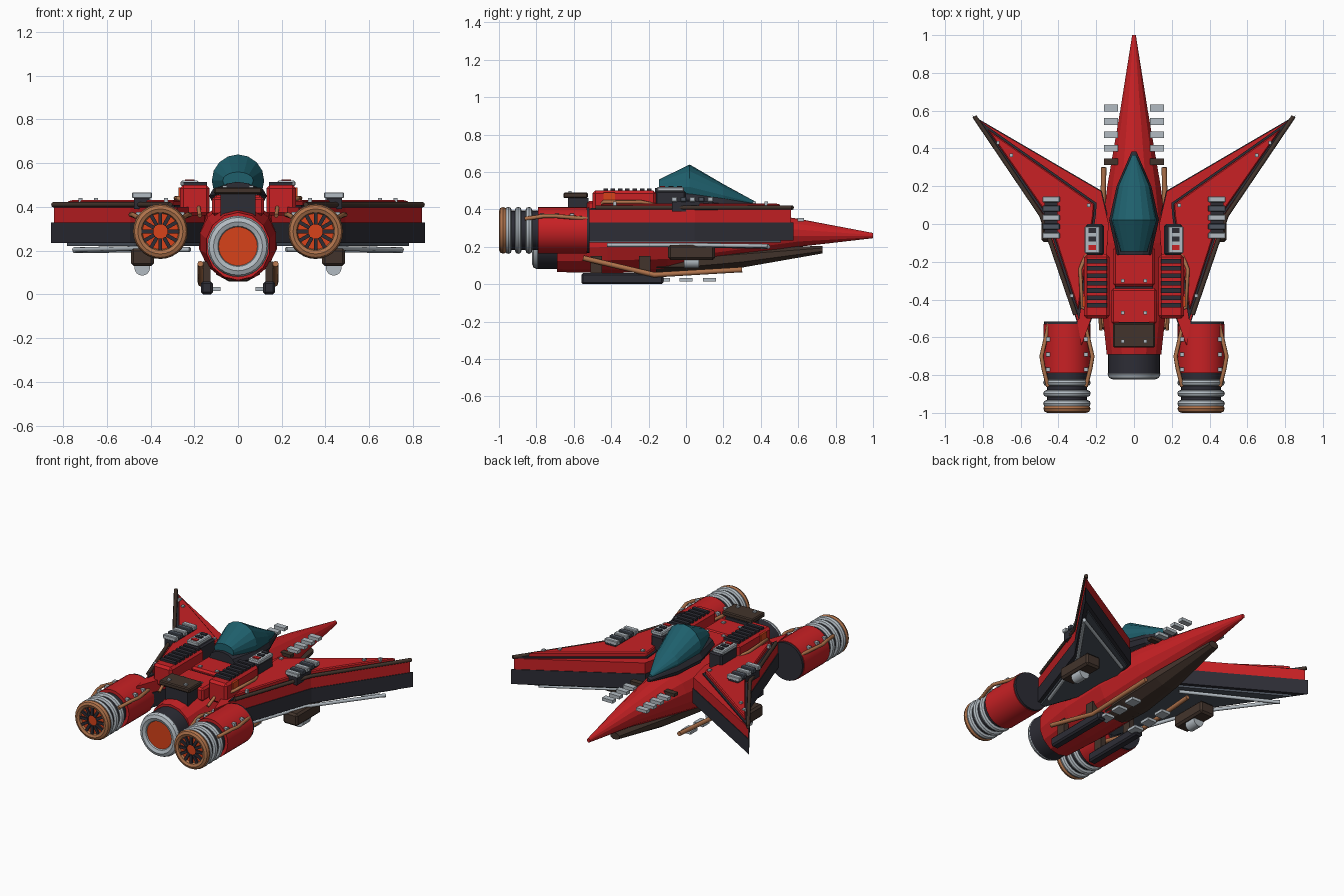
import bpy, bmesh
from math import sin, cos, pi
from mathutils import Vector, Matrix

old = bpy.data.objects.get("Cube")
if old:
    bpy.data.objects.remove(old, do_unlink=True)


def material(name, r, g, b):
    m = bpy.data.materials.new(name)
    m.use_nodes = True
    m.diffuse_color = (r, g, b, 1)
    m.node_tree.nodes["Principled BSDF"].inputs["Base Color"].default_value = (r, g, b, 1)
    return m


RED = material("hull red", .58, .015, .018)
DARK = material("dark navy", .026, .026, .036)
BROWN = material("dark brown", .055, .034, .025)
SILVER = material("silver", .45, .50, .54)
TEAL = material("canopy teal", .013, .115, .15)
COPPER = material("copper", .43, .17, .07)
ORANGE = material("glow orange", .68, .055, .01)
SLATE = material("slate grey", .075, .09, .115)


def finish(name, bm, mat, smooth=False):
    bmesh.ops.recalc_face_normals(bm, faces=bm.faces)
    me = bpy.data.meshes.new(name)
    bm.to_mesh(me)
    bm.free()
    me.materials.append(mat)
    ob = bpy.data.objects.new(name, me)
    bpy.context.collection.objects.link(ob)
    if smooth:
        bpy.ops.object.select_all(action='DESELECT')
        ob.select_set(True)
        bpy.context.view_layer.objects.active = ob
        bpy.ops.object.shade_smooth_by_angle()
    return ob


def box(name, mat, x, y, z, bevel=0):
    """Box from (low, high) ranges."""
    bm = bmesh.new()
    bmesh.ops.create_cube(bm, size=1)
    for v in bm.verts:
        for i, (a, b) in enumerate((x, y, z)):
            v.co[i] = (a + b) / 2 + v.co[i] * abs(b - a)
    if bevel:
        bmesh.ops.bevel(bm, geom=bm.edges[:], offset=bevel, segments=1, affect='EDGES')
    return finish(name, bm, mat)


def loft(name, mat, sections, n=14, smooth=False, turn=0):
    """Elliptic sections (y, centre z, x radius, z radius) joined along y."""
    bm = bmesh.new()
    rings = [[bm.verts.new((x0 + rx * sin(2 * pi * (i + turn) / n), y,
                            z + rz * cos(2 * pi * (i + turn) / n))) for i in range(n)]
             for x0, y, z, rx, rz in [(s if len(s) == 5 else (0, *s)) for s in sections]]
    for a, b in zip(rings, rings[1:]):
        for i in range(n):
            bm.faces.new((a[i], a[(i + 1) % n], b[(i + 1) % n], b[i]))
    bm.faces.new(rings[0])
    bm.faces.new(rings[-1])
    return finish(name, bm, mat, smooth)


def tube(name, mat, x, z, r, y0, y1, n=28):
    return loft(name, mat, [(x, y0, z, r, r), (x, y1, z, r, r)], n, True)


def ring(name, mat, x, y, z, major, minor):
    bm = bmesh.new()
    n, k = 28, 8
    grid = [[bm.verts.new((x + (major + minor * cos(2 * pi * j / k)) * cos(2 * pi * i / n),
                           y + minor * sin(2 * pi * j / k),
                           z + (major + minor * cos(2 * pi * j / k)) * sin(2 * pi * i / n)))
             for j in range(k)] for i in range(n)]
    for i in range(n):
        for j in range(k):
            a, b = grid[i], grid[(i + 1) % n]
            bm.faces.new((a[j], a[(j + 1) % k], b[(j + 1) % k], b[j]))
    return finish(name, bm, mat, True)


def prism(name, mat, outline, z0, z1, s=1, bevel=0):
    bm = bmesh.new()
    f = bm.faces.new([bm.verts.new((s * x, y, z0)) for x, y in outline])
    up = bmesh.ops.extrude_face_region(bm, geom=[f])["geom"]
    for v in up:
        if isinstance(v, bmesh.types.BMVert):
            v.co.z = z1
    if bevel:
        bmesh.ops.bevel(bm, geom=bm.edges[:], offset=bevel, segments=1, affect='EDGES')
    return finish(name, bm, mat)


def pipe(name, mat, points, r, s=1):
    cu = bpy.data.curves.new(name, 'CURVE')
    cu.dimensions = '3D'
    cu.bevel_depth, cu.bevel_resolution, cu.use_fill_caps = r, 2, True
    sp = cu.splines.new('POLY')
    sp.points.add(len(points) - 1)
    for p, (x, y, z) in zip(sp.points, points):
        p.co = (s * x, y, z, 1)
    cu.materials.append(mat)
    ob = bpy.data.objects.new(name, cu)
    bpy.context.collection.objects.link(ob)


def inset(outline, d):
    """Move each clockwise corner inward by d."""
    pts, out = [Vector(p) for p in outline], []
    for i, p in enumerate(pts):
        a, b = (p - pts[i - 1]).normalized(), (pts[(i + 1) % len(pts)] - p).normalized()
        na, nb = Vector((-a.y, a.x)), Vector((-b.y, b.x))
        out.append(p + (na + nb) * d / (1 + na.dot(nb)))
    return out


# Hull, belly and main exhaust
loft("fuselage", RED, [(1, .26, .01, .014), (.6, .275, .075, .075), (.2, .265, .145, .145),
                       (-.1, .25, .183, .185), (-.42, .24, .178, .18), (-.69, .22, .148, .155)])
loft("belly_keel", BROWN, [(.73, .185, .035, .022), (.3, .14, .09, .055),
                           (0, .115, .11, .06), (-.16, .11, .1, .05)], 8, turn=.5)
tube("main_exhaust", DARK, 0, .22, .138, -.8, -.6)
ring("main_exhaust_ring", SILVER, 0, -.795, .22, .112, .028)
tube("main_exhaust_glow", ORANGE, 0, .22, .09, -.806, -.79)

# Spine and cockpit
box("spine_front", RED, (-.11, .11), (-.33, -.12), (.36, .455), .012)
box("spine_rear", RED, (-.12, .12), (-.53, -.34), (.36, .445), .012)
box("spine_groove", DARK, (-.1, .1), (-.5, -.15), (.36, .435))
box("rear_panel", BROWN, (-.11, .11), (-.655, -.525), (.46, .49), .006)
box("rear_panel_mount", DARK, (-.08, .08), (-.63, -.52), (.33, .462))
loft("cockpit_tub", DARK, [(.385, .415, .012, .012), (.2, .43, .092, .055),
                           (.02, .45, .132, .065), (-.165, .46, .09, .055)], 12)
loft("canopy", TEAL, [(.365, .435, .01, .01), (.2, .475, .083, .06),
                      (.02, .52, .12, .12), (-.145, .52, .07, .04)], 16)

WING = [(.855, .575), (.17, .175), (.13, 0), (.15, -.3), (.28, -.66), (.305, -.51), (.495, .045)]
PANEL = [(.78, .505), (.21, .105), (.215, .04), (.295, -.46), (.455, .04)]

for s in (1, -1):
    side = "left_" if s == 1 else "right_"

    def sbox(name, mat, x, y, z, bevel=0):
        return box(side + name, mat, (s * x[0], s * x[1]), y, z, bevel)

    # Forward-swept wing
    prism(side + "wing_base", DARK, WING, .235, .33, s)
    prism(side + "wing_upper", RED, inset(WING, .004), .325, .4, s)
    prism(side + "wing_groove", DARK, inset(PANEL, -.012), .395, .408, s)
    prism(side + "wing_panel", RED, PANEL, .395, .432, s, .006)
    prism(side + "wing_underside", SLATE, inset(WING, .022), .222, .24, s)
    pipe(side + "wing_edge_rail", BROWN, [(.845, .57, .41), (.49, .045, .41), (.31, -.48, .41)], .012, s)
    pipe(side + "wing_lower_pipe", SILVER, [(.75, .44, .205), (.46, .03, .21), (.3, -.42, .21)], .011, s)
    pipe(side + "wing_front_pipe", SILVER, [(.75, .44, .2), (.22, .15, .205)], .011, s)
    for x, y in ((.72, .43), (.65, .365), (.24, .1), (.41, -.05), (.33, -.38)):
        sbox("wing_rivet", SILVER, (x - .009, x + .009), (y - .009, y + .009), (.42, .442))

    # Wing vents
    sbox("wing_vent_base", DARK, (.405, .475), (-.075, .145), (.39, .445))
    for i in range(5):
        y = -.062 + i * .048
        sbox("wing_vent_slat", SLATE if i % 2 else SILVER, (.393, .485), (y - .016, y + .016), (.44, .467), .004)

    # Pod under the wing
    sbox("pod", BROWN, (.385, .49), (-.095, .155), (.13, .21), .012)
    tube(side + "pod_lamp", SILVER, s * .438, .122, .036, -.01, .07, 16)

    # Dorsal housing with louvres and a framed hatch
    sbox("housing", RED, (.13, .265), (-.5, -.16), (.36, .5), .015)
    for i in range(7):
        y = -.43 + i * .039
        sbox("housing_louvre", DARK, (.142, .25), (y - .012, y + .012), (.49, .513))
    sbox("housing_light", ORANGE, (.245, .272), (-.44, -.38), (.44, .49))
    sbox("hatch_base", DARK, (.16, .255), (-.165, 0), (.36, .5), .01)
    sbox("hatch_frame", SILVER, (.18, .262), (-.155, -.012), (.495, .52), .005)
    for y in (-.125, -.08, -.035):
        sbox("hatch_slot", DARK if y > -.1 else RED, (.2, .242), (y - .013, y + .013), (.515, .526))
    pipe(side + "housing_pipe", COPPER, [(.25, -.15, .42), (.285, -.24, .44), (.275, -.44, .44),
                                         (.18, -.49, .4), (.175, -.56, .36)], .01, s)
    for y, z in ((-.14, .455), (-.3, .455), (-.47, .445), (-.62, .49)):
        sbox("spine_rivet", SILVER, (.05, .07), (y - .009, y + .009), (z - .01, z + .008))

    # Nose slats
    for i in range(5):
        y = .33 + i * .071
        sbox("nose_slat", SILVER if i else BROWN, (.085, .16), (y - .018, y + .018), (.335, .355))

    # Engine nacelle
    ex, ez = s * .355, .288
    tube(side + "engine_shell", RED, ex, ez, .125, -.79, -.53)
    tube(side + "engine_front_cap", DARK, ex, ez, .121, -.6, -.515)
    tube(side + "engine_core", DARK, ex, ez, .105, -.975, -.7)
    for y in (-.84, -.897, -.95):
        ring(side + "engine_band", SILVER, ex, y, ez, .108, .018)
    ring(side + "engine_lip", COPPER, ex, -.978, ez, .103, .022)
    tube(side + "engine_glow", ORANGE, ex, ez, .088, -.981, -.97)
    bm = bmesh.new()
    for i in range(12):
        m = (Matrix.Translation((ex, -.983, ez)) @ Matrix.Rotation(i * pi / 6, 4, 'Y')
             @ Matrix.Translation((.06, 0, 0)) @ Matrix.Diagonal((.055, .016, .017, 1)))
        bmesh.ops.create_cube(bm, size=1, matrix=m)
    finish(side + "engine_blades", bm, DARK)
    for d in (1, -1):
        pipe(side + "engine_pipe", COPPER, [(.355 + d * .095, -.53, .35), (.355 + d * .135, -.7, .365),
                                            (.355 + d * .125, -.76, .365), (.355 + d * .1, -.86, .35)], .011, s)
        for y in (-.61, -.69, -.77):
            x = .355 + d * .1
            sbox("engine_rivet", SILVER, (x - .011, x + .011), (y - .011, y + .011), (.355, .378))

    # Landing skid, strut, brace pipe and footplates
    sbox("skid", DARK, (.115, .17), (-.56, -.12), (0, .06), .01)
    for y in (-.48, -.22):
        sbox("skid_strut", BROWN, (.125, .16), (y - .03, y + .03), (.05, .15))
    pipe(side + "skid_brace", COPPER, [(.172, -.55, .14), (.17, -.17, .05), (.16, .3, .078)], .014, s)
    for y in (-.12, 0, .125):
        sbox("footplate", SILVER, (.08, .145), (y - .035, y + .035), (.015, .033))
